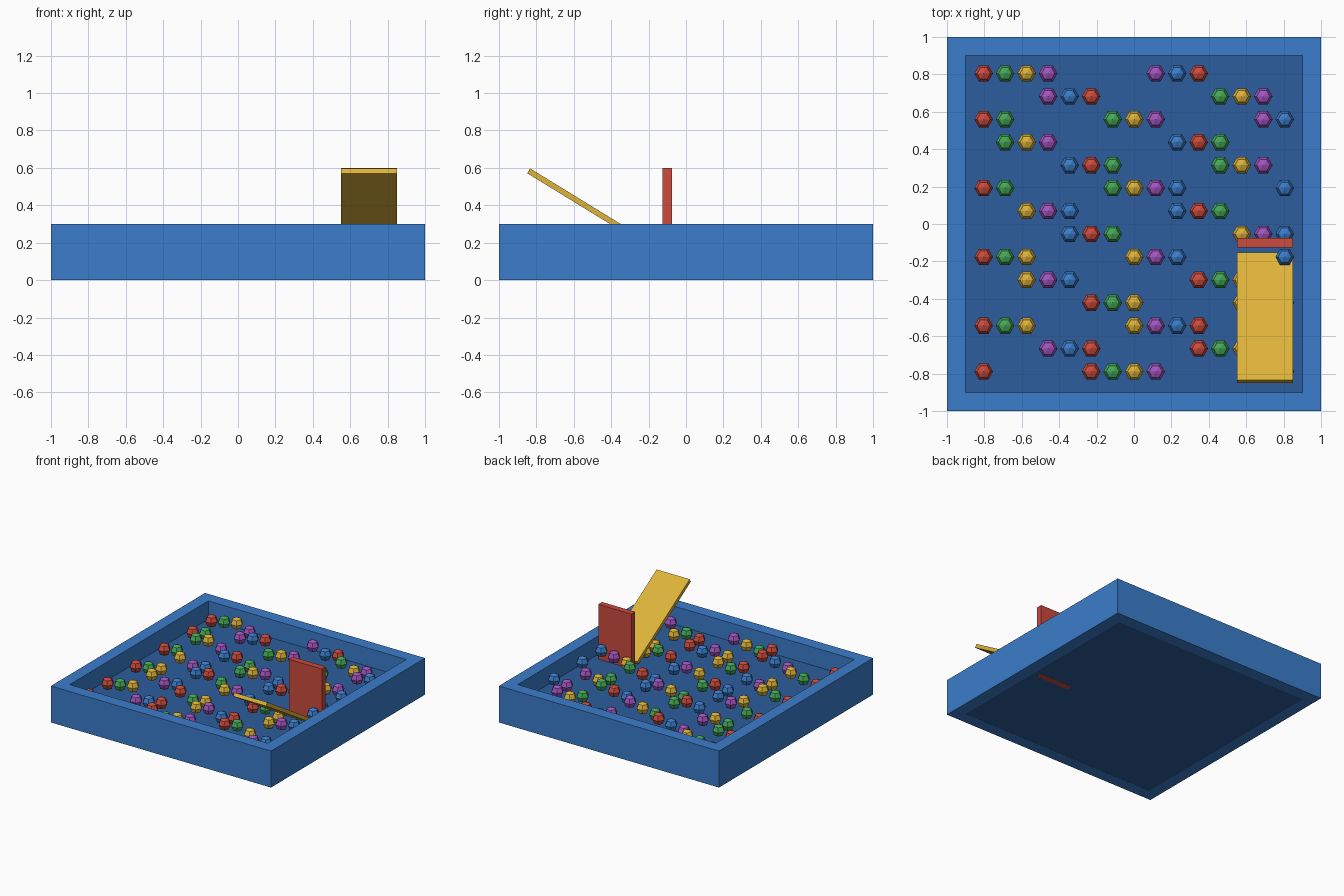
import bpy, bmesh, math
from mathutils import Matrix

if "Cube" in bpy.data.objects:
    bpy.data.objects.remove(bpy.data.objects["Cube"])


def srgb(hex_code):
    out = []
    for k in (0, 2, 4):
        c = int(hex_code[k:k + 2], 16) / 255
        out.append(c / 12.92 if c <= 0.04045 else ((c + 0.055) / 1.055) ** 2.4)
    return (*out, 1.0)


def material(name, hex_code):
    m = bpy.data.materials.new(name)
    m.diffuse_color = srgb(hex_code)
    m.use_nodes = True
    m.node_tree.nodes["Principled BSDF"].inputs["Base Color"].default_value = m.diffuse_color
    return m


MATS = {n: material(n, h) for n, h in {
    "red": "CC4B3D", "yellow": "DDB33A", "blue": "3B7DCB",
    "green": "45A858", "purple": "A255C0", "dark blue": "2D5D9D"}.items()}


def add_object(name, mesh, loc=(0, 0, 0), rot=(0, 0, 0)):
    ob = bpy.data.objects.new(name, mesh)
    ob.location, ob.rotation_euler = loc, rot
    bpy.context.collection.objects.link(ob)
    return ob


def mesh_from(bm, name, mat):
    bmesh.ops.recalc_face_normals(bm, faces=bm.faces)
    me = bpy.data.meshes.new(name)
    bm.to_mesh(me)
    bm.free()
    me.materials.append(MATS[mat])
    return me


def box(name, size, loc, mat, rot=(0, 0, 0)):
    bm = bmesh.new()
    bmesh.ops.create_cube(bm, size=1, matrix=Matrix.Diagonal((*size, 1)))
    return add_object(name, mesh_from(bm, name, mat), loc, rot)


# Pit wall: one square frame
bm = bmesh.new()
loops = []
for r, z in ((1, 0), (1, 0.3), (0.9, 0.3), (0.9, 0)):
    loops.append([bm.verts.new((sx * r, sy * r, z))
                  for sx, sy in ((-1, -1), (1, -1), (1, 1), (-1, 1))])
for a in range(4):
    p, q = loops[a], loops[(a + 1) % 4]
    for k in range(4):
        bm.faces.new((p[k], p[(k + 1) % 4], q[(k + 1) % 4], q[k]))
add_object("pit_wall", mesh_from(bm, "pit_wall", "blue"))

# Raised floor inside the frame, slide and slide-end panel
box("pit_floor", (1.8, 1.8, 0.149), (0, 0, 0.0755), "dark blue")
box("slide", (0.3, 0.8, 0.03), (0.7, -0.5, 0.375), "yellow", (-0.55, 0, 0))
box("red_panel", (0.3, 0.05, 0.6), (0.7, -0.1, 0.3), "red")

# Balls: low-poly spheres scattered by modular stepping
BALL_COLOURS = ("red", "yellow", "blue", "green", "purple")
ball_meshes = []
for colour in BALL_COLOURS:
    bm = bmesh.new()
    bmesh.ops.create_uvsphere(bm, u_segments=6, v_segments=4, radius=0.05,
                              matrix=Matrix.Rotation(math.radians(30), 4, 'Z'))
    ball_meshes.append(mesh_from(bm, "ball_" + colour, colour))
for n in range(90):
    x = -0.804 + 0.115 * (7 * n % 15)
    y = 0.805 - 0.1226 * (11 * n % 14)
    z = 0.2 + 0.02 * (n % 3)
    add_object(f"ball_{BALL_COLOURS[n % 5]}_{n:02d}", ball_meshes[n % 5], (x, y, z))
